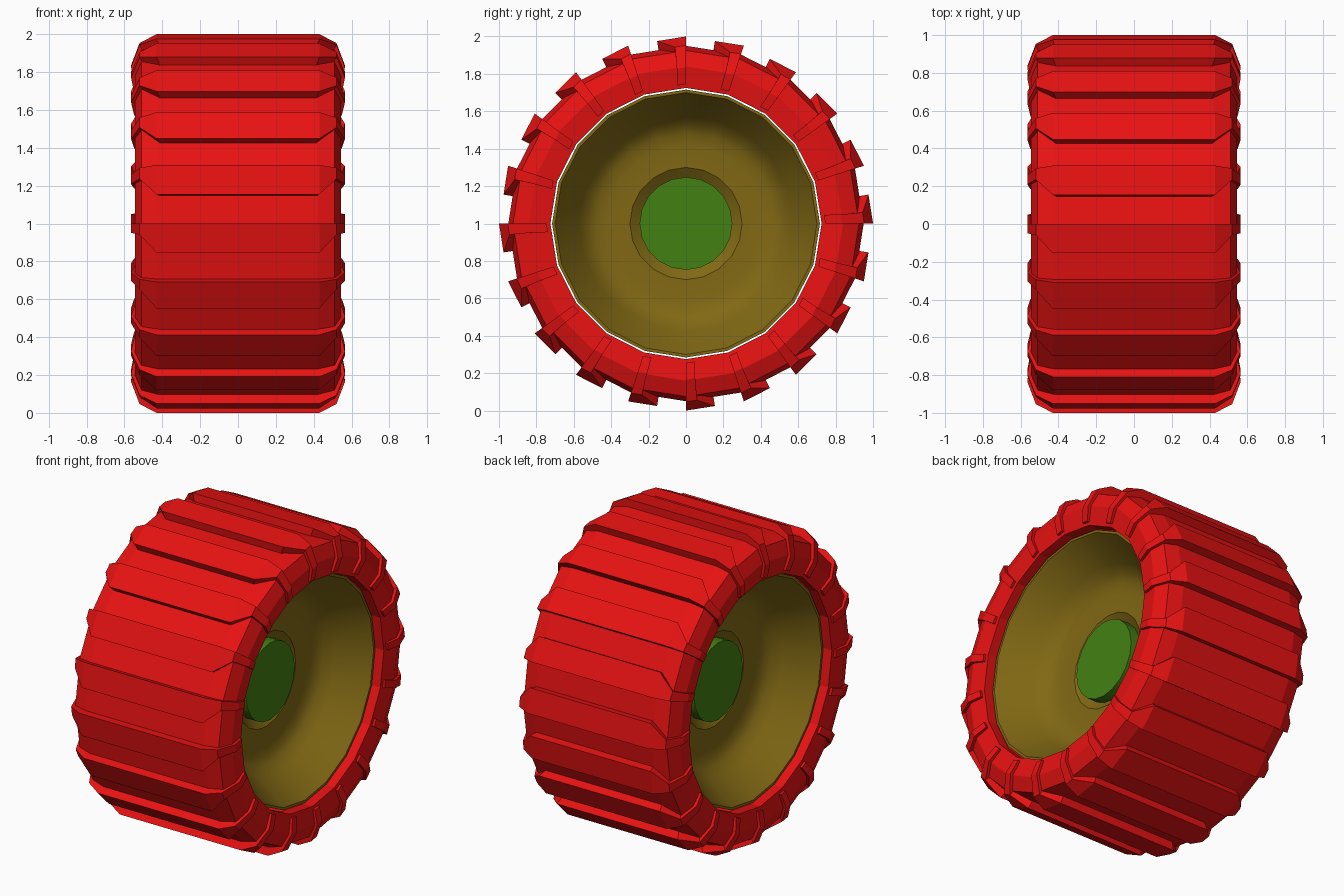
import bpy, bmesh
from math import sin, cos, radians
from mathutils import Vector

if "Cube" in bpy.data.objects:
    bpy.data.objects.remove(bpy.data.objects["Cube"])

N = 20            # sides of the wheel
STEP = 360 / N
CZ = 1.0          # axle height


def material(name, rgb):
    m = bpy.data.materials.new(name)
    m.diffuse_color = (*rgb, 1)
    m.use_nodes = True
    m.node_tree.nodes["Principled BSDF"].inputs["Base Color"].default_value = m.diffuse_color
    return m


def at(x, r, deg):
    """Point on the wheel: the axle runs along x, 0 degrees is straight up."""
    a = radians(deg)
    return Vector((x, r * sin(a), CZ + r * cos(a)))


def finish(name, bm, mat, smooth=None):
    bmesh.ops.recalc_face_normals(bm, faces=bm.faces)
    me = bpy.data.meshes.new(name)
    bm.to_mesh(me)
    bm.free()
    me.materials.append(mat)
    ob = bpy.data.objects.new(name, me)
    bpy.context.collection.objects.link(ob)
    if smooth:
        bpy.ops.object.select_all(action='DESELECT')
        ob.select_set(True)
        bpy.context.view_layer.objects.active = ob
        bpy.ops.object.shade_smooth_by_angle(angle=radians(smooth))
    return ob


def bridge(bm, a, b):
    n = len(a)
    for i in range(n):
        j = (i + 1) % n
        bm.faces.new((a[i], a[j], b[j], b[i]))


def lathe(bm, profile, cap=False):
    """Spin an (x, radius) profile around the axle."""
    rings = [[bm.verts.new(at(x, r, k * STEP)) for k in range(N)] for x, r in profile]
    for a, b in zip(rings, rings[1:]):
        bridge(bm, a, b)
    if cap:
        bm.faces.new(rings[0])
        bm.faces.new(rings[-1])


def mirrored(half):
    """Extend a half profile (centre to +x) across the middle plane."""
    return [(-p[0], *p[1:]) for p in reversed(half)] + half


red = material("tyre_red", (0.8, 0.006, 0.006))
gold = material("rim_gold", (0.22, 0.14, 0.007))
green = material("hub_green", (0.055, 0.22, 0.006))

# tyre carcass
bm = bmesh.new()
lathe(bm, mirrored([(.42, .95), (.51, .925), (.545, .84), (.53, .725), (.46, .727)]))
finish("tyre", bm, red)

# tread bars: each covers half a facet, narrowing to a thin rib on the sidewall
# station: x, outer radius, base x, base radius, share of the facet covered
half = [(.43, 1.0, .41, .94, .5), (.52, .953, .50, .915, .2),
        (.565, .835, .535, .83, .19), (.548, .745, .525, .745, .2)]
stations = [(s, *st) for s, st in [(-1, h) for h in reversed(half)] + [(1, h) for h in half]]
bm = bmesh.new()
for k in range(N):
    def on_facet(x, r, t):
        return at(x, r, k * STEP).lerp(at(x, r, (k - 1) * STEP), t)
    loops = []
    for s, x, r, bx, br, t in stations:
        pts = (on_facet(s * x, r, 0), on_facet(s * x, r, t),
               on_facet(s * bx, br, t), on_facet(s * bx, br, 0))
        loops.append([bm.verts.new(p) for p in pts])
    for a, b in zip(loops, loops[1:]):
        bridge(bm, a, b)
    bm.faces.new(loops[0])
    bm.faces.new(loops[-1])
finish("tread_bars", bm, red)

# dished rims, one on each side, with a recess for the hub
bm = bmesh.new()
for s in (1, -1):
    dish = [(.38, .716), (.475, .716), (.475, .70), (.29, .575), (.235, .53),
            (.21, .48), (.20, .42), (.20, .30), (.16, .245)]
    lathe(bm, [(s * x, r) for x, r in dish])
finish("rims", bm, gold, 32)

# hub through the middle
bm = bmesh.new()
lathe(bm, [(-.23, .248), (.23, .248)], cap=True)
finish("hub", bm, green, 30)
